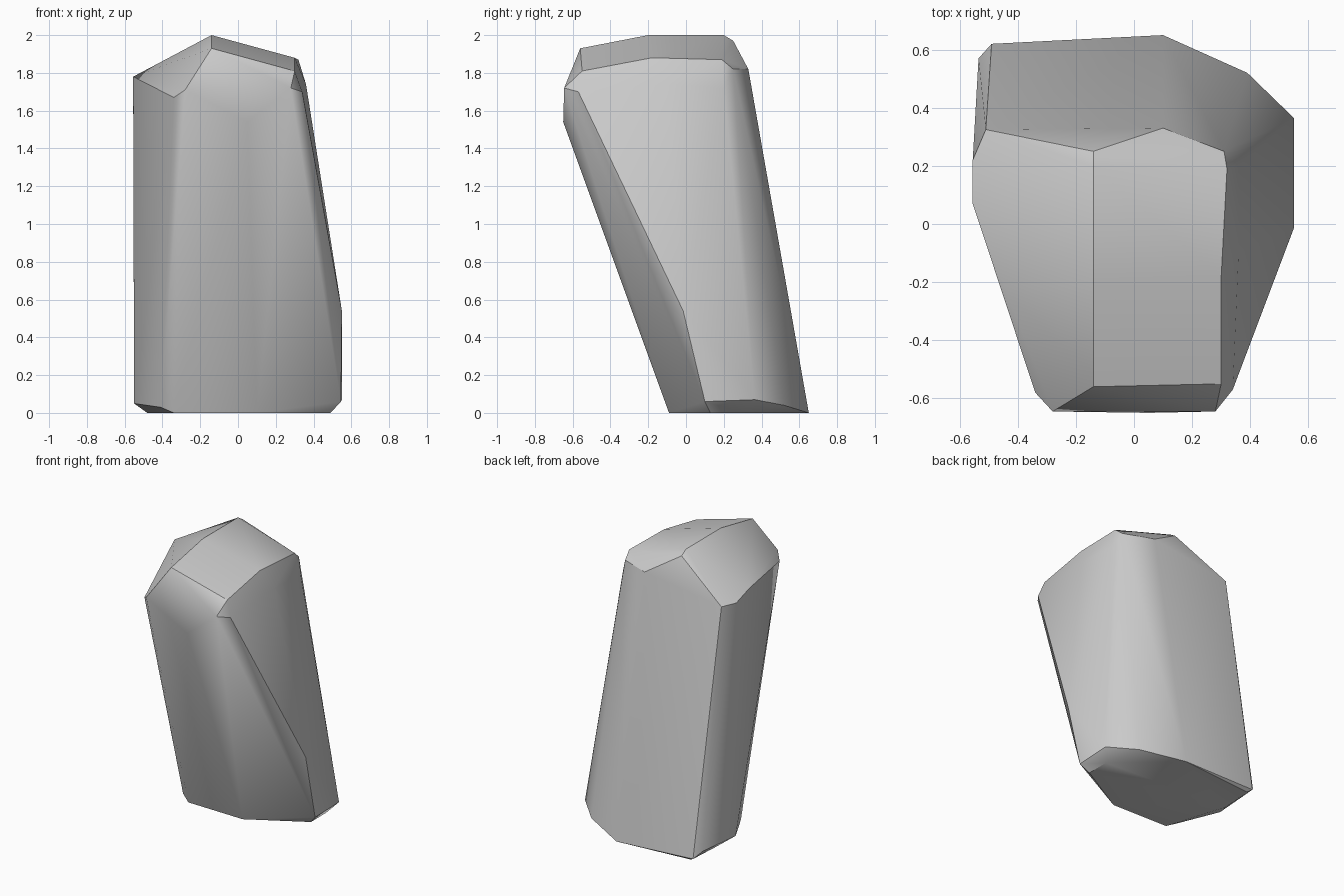
import bpy
import bmesh
from math import radians

cube = bpy.data.objects.get("Cube")
if cube:
    bpy.data.objects.remove(cube, do_unlink=True)


def make_material(name, shade):
    material = bpy.data.materials.new(name)
    material.use_nodes = True
    colour = (shade, shade, shade, 1)
    material.diffuse_color = colour
    shader = material.node_tree.nodes["Principled BSDF"]
    shader.inputs["Base Color"].default_value = colour
    shader.inputs["Roughness"].default_value = 0.9
    return material


def make_faceted_stone(name, rings, material):
    """Wrap a convex skin around the corner points of every ring."""
    bm = bmesh.new()
    for ring in rings:
        for corner in ring:
            bm.verts.new(corner)
    hull = bmesh.ops.convex_hull(bm, input=bm.verts[:])
    inside = [g for g in hull["geom_interior"] if isinstance(g, bmesh.types.BMVert)]
    bmesh.ops.delete(bm, geom=inside, context="VERTS")
    bmesh.ops.recalc_face_normals(bm, faces=bm.faces[:])
    mesh = bpy.data.meshes.new(name)
    bm.to_mesh(mesh)
    bm.free()
    mesh.materials.append(material)
    stone = bpy.data.objects.new(name, mesh)
    bpy.context.scene.collection.objects.link(stone)
    return stone


# Flat crown, tilted down towards the left and front
crown = [(-.14, -.56, 1.93), (.3, -.55, 1.81), (.3, -.18, 1.88),
         (.32, .19, 1.87), (-.14, .2, 2), (-.14, -.2, 2)]

# Shoulder below the crown, running around the leaning body
shoulder = [(-.28, -.645, 1.71), (.28, -.645, 1.72), (.05, -.65, 1.54),
            (.34, -.57, 1.7), (.36, -.1, 1.74), (.36, .2, 1.72),
            (.31, .25, 1.82), (.1, .33, 1.82), (-.14, .25, 1.97),
            (-.51, .325, 1.73), (-.555, .22, 1.73), (-.555, .07, 1.78),
            (-.34, -.58, 1.67)]

# Swelling on the flank, then the chipped rim above the base
rim = [(.55, -.015, .54), (.545, .1, .06), (.55, .365, .07), (.39, .52, .04),
       (-.49, .62, .02), (-.535, .57, .07), (-.55, .22, .05), (-.41, -.04, .03)]

# Flat base
base = [(-.34, -.08, 0), (.1, -.09, 0), (.49, .13, 0), (.49, .3, 0),
        (.1, .65, 0), (-.46, .6, 0), (-.48, .36, 0)]

stone_grey = make_material("stone grey", 0.6)
rock = make_faceted_stone("leaning_rock", [crown, shoulder, rim, base], stone_grey)

# Soft shading with only the strong ridges kept crisp
bpy.ops.object.select_all(action="DESELECT")
rock.select_set(True)
bpy.context.view_layer.objects.active = rock
bpy.ops.object.shade_smooth_by_angle(angle=radians(30))
